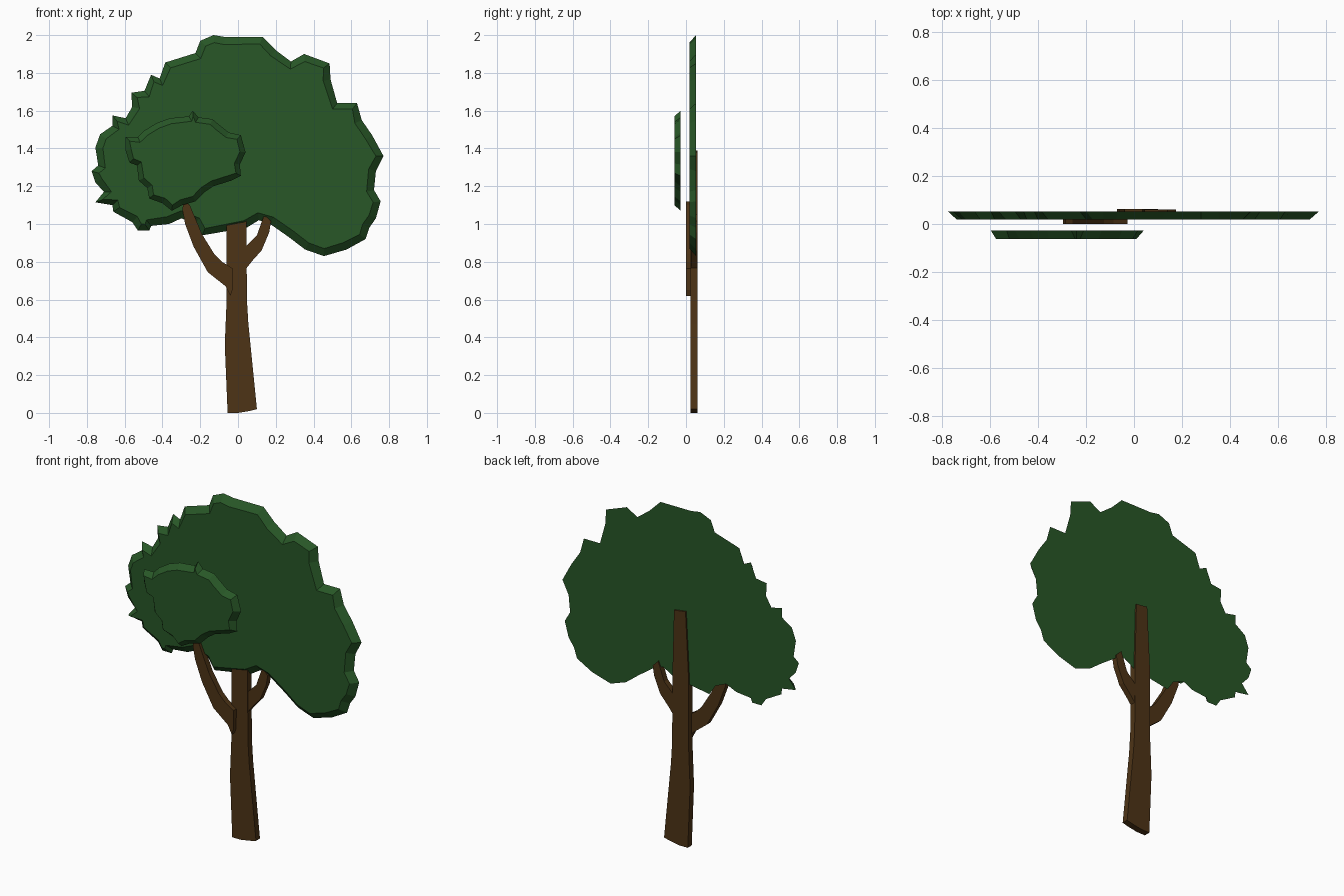
import bpy, bmesh
from mathutils import Vector


def material(name, rgb):
    m = bpy.data.materials.new(name)
    m.diffuse_color = (*rgb, 1)
    return m


GREEN = material("leaf_green", (0.021, 0.095, 0.02))
BROWN = material("bark_brown", (0.075, 0.034, 0.008))


def inset(points, d):
    """Move each corner of a clockwise outline inwards by d."""
    out = []
    n = len(points)
    for i, p in enumerate(points):
        a = (p - points[i - 1]).normalized()
        b = (points[(i + 1) % n] - p).normalized()
        t = (a + b).normalized()
        out.append(p + Vector((t.y, -t.x)) * d)
    return out


def slab(name, outline, front, back, mat, bevel=0.0):
    """Flat cut-out in the xz plane, with its front face inset by bevel."""
    pts = [Vector(p) for p in outline]
    bm = bmesh.new()
    vb = [bm.verts.new((p.x, back, p.y)) for p in pts]
    vf = [bm.verts.new((p.x, front, p.y)) for p in inset(pts, bevel)]
    bm.faces.new(vb)
    bm.faces.new(vf[::-1])
    n = len(pts)
    for i in range(n):
        j = (i + 1) % n
        bm.faces.new((vb[j], vb[i], vf[i], vf[j]))
    bmesh.ops.recalc_face_normals(bm, faces=bm.faces)
    bmesh.ops.triangulate(bm, faces=[f for f in bm.faces if len(f.verts) > 4])
    me = bpy.data.meshes.new(name)
    bm.to_mesh(me)
    bm.free()
    me.materials.append(mat)
    ob = bpy.data.objects.new(name, me)
    bpy.context.collection.objects.link(ob)
    return ob


# Large crown, clockwise from the top
crown = [
    (-.13, 2.0), (-.07, 1.99), (.13, 1.99), (.2, 1.92), (.28, 1.86), (.35, 1.9),
    (.485, 1.85), (.49, 1.765), (.525, 1.64), (.63, 1.64), (.655, 1.55), (.71, 1.47),
    (.77, 1.36), (.73, 1.28), (.72, 1.18), (.755, 1.12), (.73, 1.03), (.695, .98),
    (.675, .92), (.575, .865), (.455, .83), (.355, .865), (.27, .93), (.17, 1.0),
    (.11, 1.02), (.045, .98), (-.19, .94), (-.23, 1.0), (-.3, 1.03), (-.365, 1.0),
    (-.46, .99), (-.47, .965), (-.53, .965), (-.56, 1.01), (-.66, 1.065), (-.665, 1.1),
    (-.755, 1.115), (-.71, 1.17), (-.755, 1.22), (-.775, 1.28), (-.74, 1.31),
    (-.755, 1.405), (-.73, 1.475), (-.665, 1.52), (-.665, 1.575), (-.595, 1.56),
    (-.56, 1.62), (-.565, 1.695), (-.495, 1.705), (-.46, 1.79), (-.415, 1.77),
    (-.385, 1.855), (-.225, 1.905), (-.2, 1.97),
]
slab("large_crown", crown, 0.018, 0.053, GREEN, 0.04)

# Small leaf clump floating in front
clump = [
    (-.595, 1.46), (-.53, 1.46), (-.495, 1.495), (-.43, 1.535), (-.36, 1.56),
    (-.26, 1.57), (-.24, 1.6), (-.21, 1.565), (-.135, 1.555), (-.1, 1.525),
    (-.05, 1.485), (.015, 1.47), (.04, 1.38), (.01, 1.315), (.015, 1.255),
    (-.035, 1.23), (-.13, 1.2), (-.175, 1.17), (-.225, 1.12), (-.295, 1.1),
    (-.35, 1.07), (-.4, 1.11), (-.47, 1.135), (-.48, 1.19), (-.525, 1.23),
    (-.535, 1.31), (-.575, 1.325), (-.595, 1.39),
]
slab("small_leaf_clump", clump, -0.062, -0.028, GREEN, 0.03)

# Trunk
slab("trunk", [
    (-.055, 0), (-.07, .36), (-.06, .6), (-.06, 1.0), (-.04, 1.39), (.035, 1.38),
    (.045, 1.0), (.047, .6), (.055, .47), (.1, .02), (.06, .01), (0, 0),
], 0.025, 0.062, BROWN)

# Branches
slab("left_branch", [
    (-.295, 1.08), (-.285, 1.12), (-.255, 1.1), (-.19, .945), (-.125, .84),
    (-.085, .8), (-.028, .765), (-.03, .65), (-.04, .62), (-.065, .67),
    (-.16, .745), (-.235, .88), (-.28, 1.0),
], -0.001, 0.034, BROWN)
slab("right_branch", [
    (.04, .88), (.1, .94), (.125, 1.01), (.14, 1.05), (.175, 1.015),
    (.165, .955), (.125, .86), (.08, .81), (.04, .76),
], 0.027, 0.061, BROWN)
